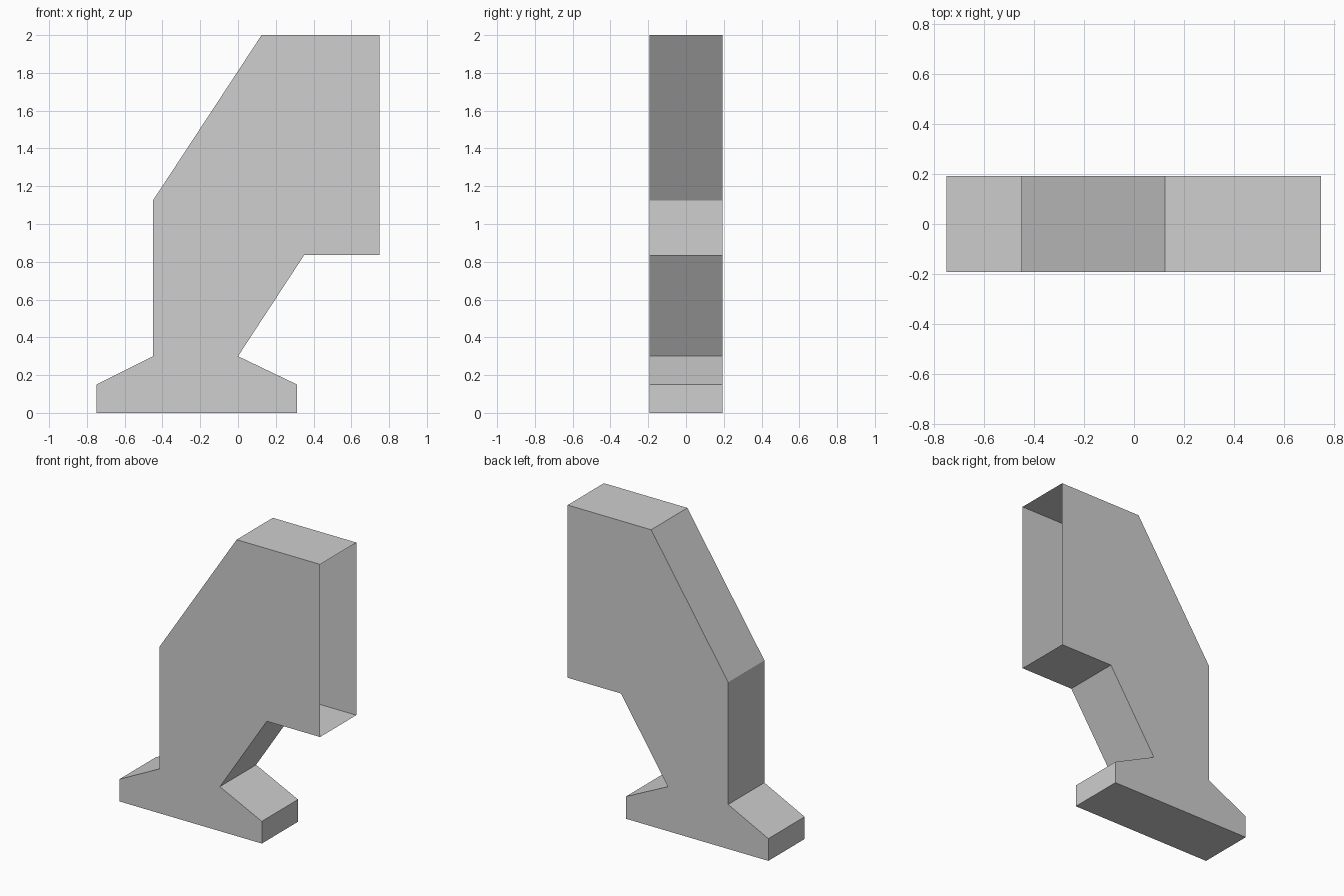
import bpy
import bmesh

cube = bpy.data.objects.get("Cube")
if cube:
    bpy.data.objects.remove(cube, do_unlink=True)

# Plain grey material
grey = bpy.data.materials.new("light grey")
grey.use_nodes = True
colour = (0.62, 0.62, 0.62, 1)
grey.diffuse_color = colour
grey.node_tree.nodes["Principled BSDF"].inputs["Base Color"].default_value = colour

HALF_DEPTH = 0.193

# Side outline (x, z), counter-clockwise as seen from the front
foot = [(-0.75, 0.15), (-0.75, 0), (0.313, 0), (0.313, 0.15)]
underside = [(0, 0.3), (0.35, 0.835)]
mouth = [(0.748, 0.835), (0.748, 2)]
back = [(0.125, 2), (-0.45, 1.125), (-0.45, 0.3)]
outline = foot + underside + mouth + back
open_edge = outline.index(mouth[0])

# Hollow bracket shell: two flat cheeks joined by a strip, open at the mouth
bm = bmesh.new()
front = [bm.verts.new((x, -HALF_DEPTH, z)) for x, z in outline]
rear = [bm.verts.new((x, HALF_DEPTH, z)) for x, z in outline]
bm.faces.new(front)
bm.faces.new(rear[::-1])
for i in range(len(outline)):
    j = (i + 1) % len(outline)
    if i != open_edge:
        bm.faces.new((front[j], front[i], rear[i], rear[j]))

mesh = bpy.data.meshes.new("bracket_shell")
bm.to_mesh(mesh)
bm.free()
mesh.materials.append(grey)
bpy.context.collection.objects.link(bpy.data.objects.new("bracket_shell", mesh))
